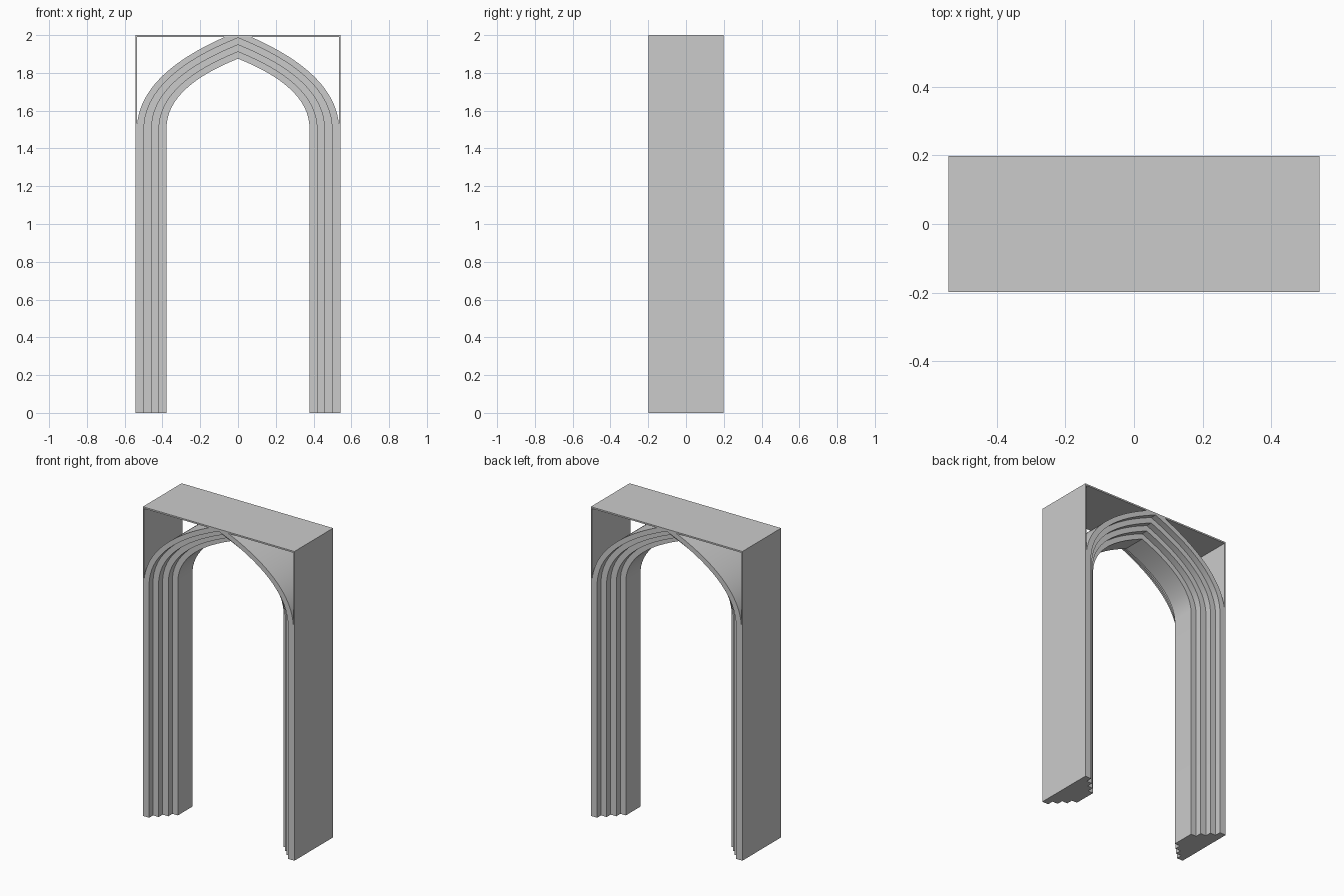
import bpy, bmesh, math

if "Cube" in bpy.data.objects:
    bpy.data.objects.remove(bpy.data.objects["Cube"])

SPRING, HALF_W, RISE = 1.525, 0.378, 0.35   # inner opening
OUT_X, TOP, WALL = 0.542, 2.0, 0.01
X = [0.378, 0.417, 0.457, 0.497, 0.534]     # step edges, inside to outside
DEPTH = [0.075, 0.117, 0.158, 0.198]        # half depth of each step
N = 16


def arc(x, n=N):
    """Right half of the pointed arch, springing to apex, scaled to half width x."""
    s = x / HALF_W
    p = [(HALF_W, 0), (0.365, 0.172), (0.17, RISE - 0.068), (0, RISE)]
    out = []
    for i in range(n + 1):
        t = i / n
        w = [(1 - t) ** 3, 3 * t * (1 - t) ** 2, 3 * t * t * (1 - t), t ** 3]
        out.append((s * sum(a * q[0] for a, q in zip(w, p)),
                    SPRING + s * sum(a * q[1] for a, q in zip(w, p))))
    return out


def arch_line(x):
    """Full open line: right foot, over the apex, left foot."""
    a = arc(x)
    return [(x, 0)] + a + [(-u, v) for u, v in reversed(a[:-1])] + [(-x, 0)]


def extrude_profile(name, loops, half_depth):
    """Filled 2D outline (with holes) extruded along y."""
    cu = bpy.data.curves.new(name, 'CURVE')
    cu.dimensions = '2D'
    cu.fill_mode = 'BOTH'
    cu.extrude = half_depth
    for loop in loops:
        sp = cu.splines.new('POLY')
        sp.points.add(len(loop) - 1)
        for pt, (u, v) in zip(sp.points, loop):
            pt.co = (u, v, 0, 1)
        sp.use_cyclic_u = True
    ob = bpy.data.objects.new(name, cu)
    bpy.context.collection.objects.link(ob)
    ob.rotation_euler.x = math.pi / 2
    bpy.ops.object.select_all(action='DESELECT')
    ob.select_set(True)
    bpy.context.view_layer.objects.active = ob
    bpy.ops.object.convert(target='MESH')
    ob = bpy.context.object
    bpy.ops.object.transform_apply(location=False, rotation=True, scale=False)
    bm = bmesh.new()
    bm.from_mesh(ob.data)
    bmesh.ops.remove_doubles(bm, verts=bm.verts, dist=1e-5)
    bmesh.ops.recalc_face_normals(bm, faces=bm.faces)
    bm.to_mesh(ob.data)
    bm.free()
    bpy.ops.object.shade_smooth_by_angle(angle=math.radians(20))
    return ob


# Outer frame: square head, outermost arch order and open spandrels
outline = [(-OUT_X, 0), (-OUT_X, TOP), (OUT_X, TOP), (OUT_X, 0)] + arch_line(X[3])
ceiling = TOP - WALL
crown = arc(X[4], 48)
spandrel = [p for p in crown if p[1] < ceiling - 0.001]
a, b = spandrel[-1], crown[len(spandrel)]
k = (ceiling - a[1]) / (b[1] - a[1])
spandrel += [(a[0] + k * (b[0] - a[0]), ceiling), (X[4], ceiling)]
mirrored = [(-u, v) for u, v in spandrel]
extrude_profile("outer_frame", [outline, spandrel, mirrored], DEPTH[3])

# Inner stepped arch orders
for i in range(3):
    loop = arch_line(X[i + 1]) + arch_line(X[i])[::-1]
    extrude_profile(f"arch_step_{i + 1}", [loop], DEPTH[i])
